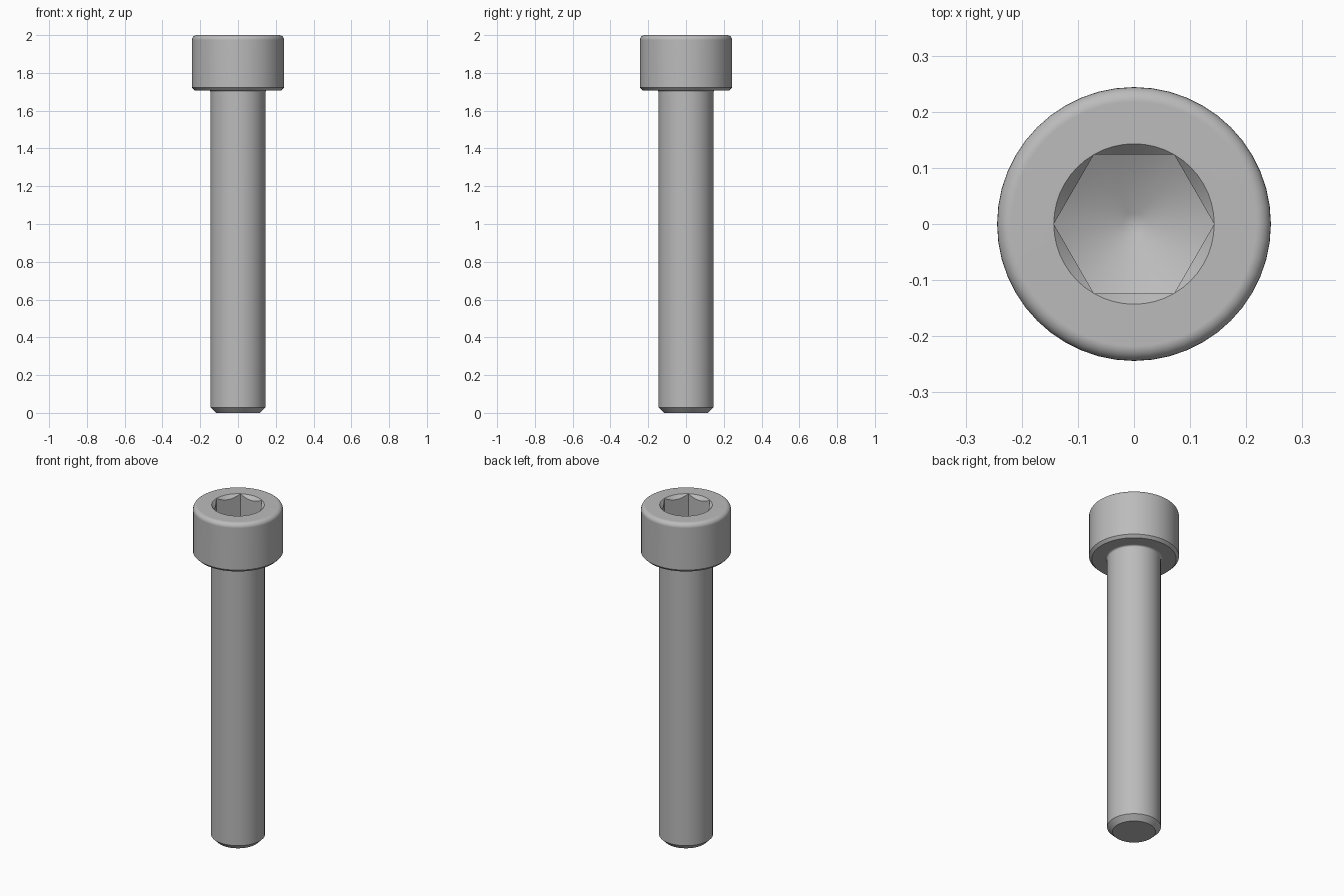
import bpy, bmesh
from math import sin, cos, pi, radians

cube = bpy.data.objects.get("Cube")
if cube:
    bpy.data.objects.remove(cube, do_unlink=True)

SIDES = 48
HEAD_R, SHANK_R = 0.244, 0.146
TOP, SEAT = 2.0, 1.708          # head top and underside heights
RIM_R = 0.143                   # socket mouth, also the hexagon's corner radius

steel = bpy.data.materials.new("grey_steel")
steel.use_nodes = True
GREY = (0.5, 0.5, 0.5, 1)
steel.diffuse_color = GREY
steel.node_tree.nodes["Principled BSDF"].inputs["Base Color"].default_value = GREY


def arc(cr, cz, radius, start, end, steps=6):
    """Points of a rounded corner in the (radius, height) plane."""
    angles = [radians(start + (end - start) * i / steps) for i in range(steps + 1)]
    return [(cr + radius * cos(a), cz + radius * sin(a)) for a in angles]


def hex_radius(a):
    """Distance from the axis to the hexagon's side at angle a."""
    return RIM_R * cos(pi / 6) / cos(a % (pi / 3) - pi / 6)


def lathe(name, profile, cap_start=False, cap_end=False):
    """Sweep profile(angle) -> [(radius, height)] around z."""
    bm = bmesh.new()
    columns = []
    for i in range(SIDES):
        a = 2 * pi * i / SIDES
        columns.append([bm.verts.new((r * cos(a), r * sin(a), z)) for r, z in profile(a)])
    for i, col in enumerate(columns):
        nxt = columns[(i + 1) % SIDES]
        for j in range(len(col) - 1):
            bm.faces.new((col[j], nxt[j], nxt[j + 1], col[j + 1]))
    if cap_start:
        bm.faces.new([c[0] for c in reversed(columns)])
    if cap_end:
        bm.faces.new([c[-1] for c in columns])
    # The chamfer has no width at the hexagon's corners
    bmesh.ops.remove_doubles(bm, verts=bm.verts, dist=0.00005)
    mesh = bpy.data.meshes.new(name)
    bm.to_mesh(mesh)
    bm.free()
    mesh.materials.append(steel)
    obj = bpy.data.objects.new(name, mesh)
    bpy.context.collection.objects.link(obj)
    bpy.ops.object.select_all(action="DESELECT")
    obj.select_set(True)
    bpy.context.view_layer.objects.active = obj
    bpy.ops.object.shade_smooth_by_angle(angle=radians(30))
    normals = obj.modifiers.new("flat_face_normals", "WEIGHTED_NORMAL")
    normals.keep_sharp = True
    return obj


# Head: chamfered underside, rounded top edge, hex socket with drilled floor
def head_profile(a):
    h = hex_radius(a)
    edge = 0.026
    outer = [(0.155, SEAT), (HEAD_R - 0.015, SEAT), (HEAD_R, SEAT + 0.015)]
    outer += arc(HEAD_R - edge, TOP - edge, edge, 0, 90)
    socket = [(RIM_R, TOP), (h, TOP - (RIM_R - h) * 1.1),
              (h, 1.775 + h * 0.577), (0.02, 1.787)]
    return outer + socket


lathe("socket_head", head_profile, cap_end=True)


# Shank: chamfered tip, plain cylinder, small fillet under the head
def shank_profile(a):
    fillet = 0.01
    tip = [(0.117, 0), (SHANK_R, 0.029)]
    return tip + arc(SHANK_R + fillet, SEAT - fillet, fillet, 180, 90, 4)


lathe("shank", shank_profile, cap_start=True)
